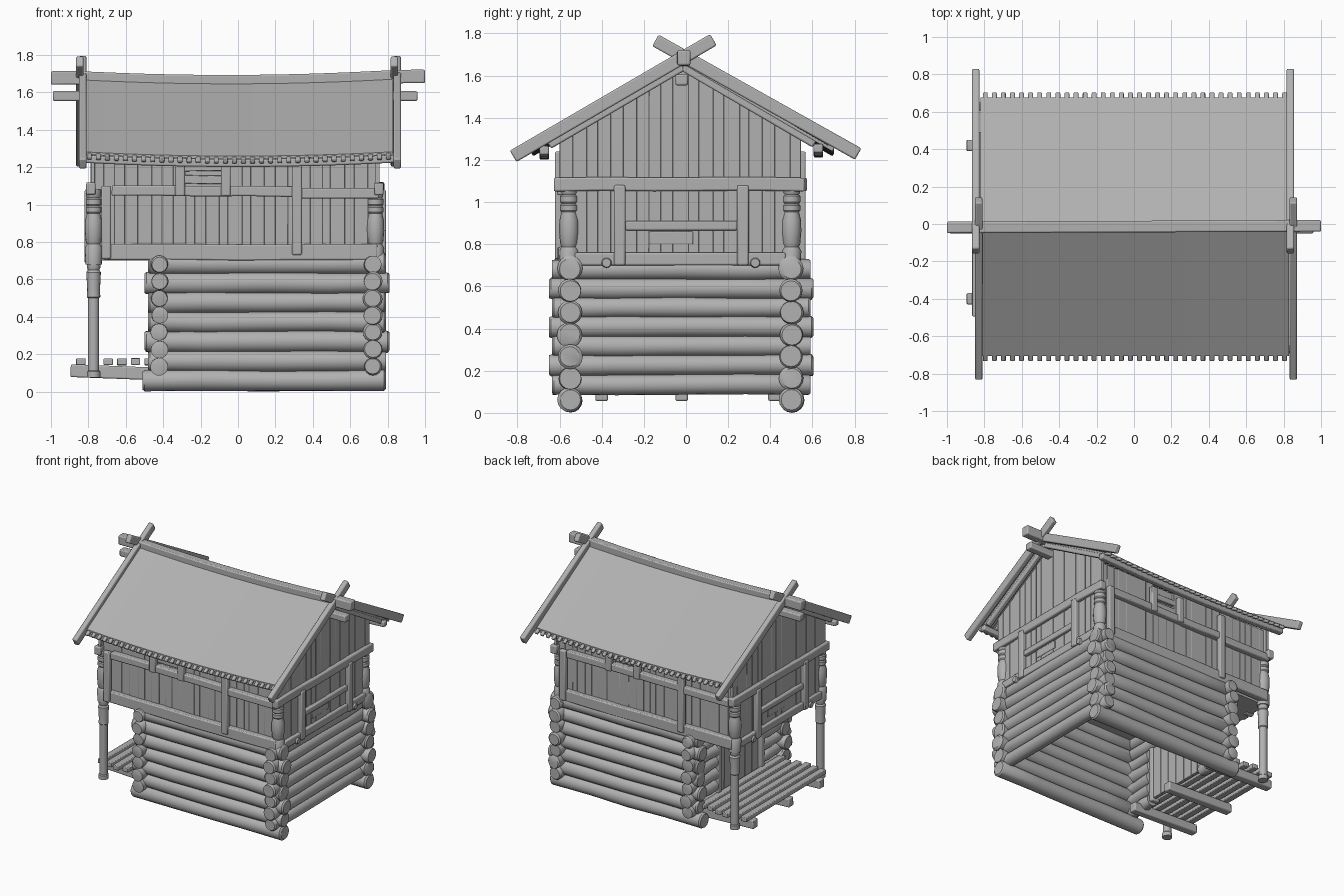
import bpy, bmesh, math, random
from mathutils import Vector

random.seed(4)
cube = bpy.data.objects.get("Cube")
if cube:
    bpy.data.objects.remove(cube, do_unlink=True)

wood = bpy.data.materials.new("plain_grey")
wood.use_nodes = True
GREY = (0.44, 0.44, 0.44, 1)
wood.diffuse_color = GREY
wood.node_tree.nodes["Principled BSDF"].inputs["Base Color"].default_value = GREY

CX, CY = -0.015, -0.027      # centre of the building
PITCH = 0.585                # roof slope
made = []


def jit(a):
    return random.uniform(-a, a)


def sag(x):
    return -0.024 * max(0, 1 - (x / 0.85) ** 2)


def roof_z(y, drop=0):
    return 1.687 - drop - PITCH * abs(y + 0.015)


def splits(a, b, n):
    """Uneven board edges from a to b."""
    step = (b - a) / n
    return [a] + [a + step * i + jit(step * .2) for i in range(1, n)] + [b]


def loft(name, rings, bevel=0):
    """Skin a list of equal rings and cap both ends."""
    bm = bmesh.new()
    vs = [[bm.verts.new(p) for p in ring] for ring in rings]
    n = len(vs[0])
    for a, b in zip(vs, vs[1:]):
        for i in range(n):
            j = (i + 1) % n
            bm.faces.new((a[i], a[j], b[j], b[i]))
    bm.faces.new(vs[0])
    bm.faces.new(vs[-1])
    bmesh.ops.recalc_face_normals(bm, faces=bm.faces)
    me = bpy.data.meshes.new(name)
    bm.to_mesh(me)
    bm.free()
    me.materials.append(wood)
    ob = bpy.data.objects.new(name, me)
    bpy.context.collection.objects.link(ob)
    if bevel:
        mod = ob.modifiers.new("soft_edges", 'BEVEL')
        mod.width = bevel
        mod.segments = 2
        mod.limit_method = 'ANGLE'
    made.append(ob)
    return ob


def frame(p, q):
    d = (q - p).normalized()
    up = Vector((0, 1, 0)) if abs(d.z) > 0.95 else Vector((0, 0, 1))
    side = d.cross(up).normalized()
    return side, side.cross(d)


def beam(name, p, q, w, h, bevel=0.008, steps=1, bend=False, rough=0.0):
    """Squared timber from p to q; w is sideways, h is upwards."""
    p, q = Vector(p), Vector(q)
    side, up = frame(p, q)
    rings = []
    for k in range(steps + 1):
        c = p.lerp(q, k / steps)
        c = c + up * jit(rough) + side * jit(rough)
        if bend:
            c.z += sag(c.x)
        rings.append([c + side * (a * w / 2) + up * (b * h / 2)
                      for a, b in ((-1, -1), (1, -1), (1, 1), (-1, 1))])
    return loft(name, rings, bevel)


def round_bar(name, p, q, profile, segs=16, rough=0.0):
    """Turned or round timber; profile holds (fraction, radius) pairs."""
    p, q = Vector(p), Vector(q)
    side, up = frame(p, q)
    rings = []
    for t, r in profile:
        c = p.lerp(q, t) + up * jit(rough) + side * jit(rough)
        r += jit(rough)
        rings.append([c + side * (r * math.cos(2 * math.pi * i / segs))
                      + up * (r * math.sin(2 * math.pi * i / segs)) for i in range(segs)])
    return loft(name, rings)


def log(name, p, q, r):
    prof = [(0, r * .86), (.008, r), (.25, r), (.5, r), (.75, r), (.992, r), (1, r * .86)]
    return round_bar(name, p, q, prof, rough=0.003)


# Log room: interlocked courses, with a doorway in the porch-side wall
for i in range(7):
    zx, zy = 0.06 + 0.104 * i, 0.135 + 0.091 * i
    out = 0.02 * (i % 3 == 2)
    for y in (-0.55, 0.5):
        x0 = -0.51 if i == 0 else -0.48 - out
        log("long_wall_log", (x0, y, zx), (0.79 + out, y, zx), 0.057)
    out = 0.015 * (i % 2)
    y0, y1 = -0.635 - out, 0.59 + out
    log("end_wall_log", (0.72, y0, zy), (0.72, y1, zy), 0.05)
    if i < 5:
        log("door_wall_log", (-0.42, y0, zy), (-0.42, -0.3, zy), 0.046)
        log("door_wall_log", (-0.42, 0.25, zy), (-0.42, y1, zy), 0.046)
    else:
        log("door_wall_log", (-0.42, y0, zy), (-0.42, y1, zy), 0.046)
for y in (-0.29, 0.24):
    beam("door_jamb", (-0.43, y, 0.12), (-0.43, y, 0.58), 0.07, 0.04)
for i in range(6):
    y = -0.235 + 0.084 * i
    beam("door_board", (-0.42, y, 0.14), (-0.42, y, 0.57), 0.025, 0.083, 0.003)

# Porch deck
for y in (-0.4, -0.02, 0.42):
    beam("porch_joist", (-0.895, y, 0.112), (-0.32, y, 0.09), 0.06, 0.068)
for i in range(6):
    x = -0.84 + 0.073 * i
    beam("deck_board", (x, -0.5 + jit(.02), 0.16), (x, 0.49 + jit(.02), 0.16 + jit(.004)), 0.05, 0.035, 0.005)

# Upper floor
beam("upper_floor", (-0.77, CY, 0.715), (0.74, CY, 0.715), 1.04, 0.03, 0)

# Turned posts
UPPER = [(0, .044), (.22, .047), (.27, .036), (.31, .042), (.45, .047), (.58, .046), (.68, .036),
         (.7, .042), (.76, .042), (.78, .036), (.8, .042), (.87, .042), (.89, .036), (.91, .041), (1, .041)]
LOWER = [(0, .036), (.05, .036), (.06, .03), (.68, .03), (.69, .036), (.75, .034), (.9, .039),
         (.92, .031), (.94, .036), (1, .036)]
for y in (-0.555, 0.5):
    for x in (-0.772, 0.735):
        round_bar("upper_post", (x, y, 0.68), (x, y, 1.08), UPPER)
    round_bar("porch_post", (-0.772, y, 0.075), (-0.772, y, 0.7), LOWER)

# Upper storey: each long wall and gable is repeated turned half round
for s in (1, -1):
    def at(x, y, z):
        return Vector((CX + s * x, CY + s * y, z))

    # long wall boarding
    edges = splits(-0.765, 0.765, 25)
    for a, b in zip(edges, edges[1:]):
        xm = (a + b) / 2
        top = 1.1 if -0.28 < xm < -0.06 else 1.29
        yy = -0.53 + jit(.003)
        beam("wall_board", at(xm, yy, 0.72), at(xm, yy, top), b - a, 0.025, 0.002)
    beam("window_panel", at(-0.3, -0.515, 1.19), at(-0.04, -0.515, 1.19), 0.02, 0.2, 0)
    for z in (1.135, 1.2):
        beam("window_slat", at(-0.28, -0.535, z), at(-0.07, -0.535, z + jit(.005)), 0.025, 0.045, 0.004)
    # long wall framing
    beam("top_rail", at(-0.66, -0.56, 1.075), at(0.32, -0.56, 1.07), 0.05, 0.055, steps=4, rough=.003)
    beam("top_rail", at(0.34, -0.56, 1.06), at(0.77, -0.56, 1.06), 0.05, 0.055)
    beam("bottom_rail", at(-0.71, -0.555, 0.745), at(0.76, -0.555, 0.745), 0.05, 0.085, steps=6, rough=.003)
    for x, z0, z1 in ((-0.69, 0.71, 1.1), (-0.295, 1.045, 1.24), (-0.05, 1.045, 1.24), (0.33, 0.73, 1.24)):
        beam("wall_strap", at(x, -0.575, z0), at(x, -0.575, z1), 0.052, 0.04)

    # gable boarding cut to the roof slope
    edges = splits(-0.572, 0.572, 19)
    for a, b in zip(edges, edges[1:]):
        x0 = 0.748 + jit(.003)
        # the outermost boards stay above the corner posts
        foot = 1.06 if abs(a + b) > 1.05 else 0.72
        rings = []
        for xx in (x0, x0 + 0.022):
            pa, pb = at(xx, a, foot), at(xx, b, foot)
            ta, tb = pa.copy(), pb.copy()
            ta.z, tb.z = roof_z(pa.y, .03), roof_z(pb.y, .03)
            rings.append([pa, pb, tb, ta])
        loft("gable_board", rings, 0.002)
    # gable framing
    beam("gable_tie", at(0.77, -0.6, 1.085), at(0.77, 0.59, 1.085), 0.05, 0.065, steps=5, rough=.003)
    beam("gable_sill", at(0.768, -0.5, 0.73), at(0.768, 0.5, 0.73), 0.05, 0.06)
    for y in (-0.288, 0.297):
        beam("gable_strap", at(0.785, y, 0.7), at(0.785, y, 1.08), 0.04, 0.054)
    beam("gable_rail", at(0.775, -0.26, 0.888), at(0.775, 0.27, 0.888), 0.04, 0.045)
    beam("gable_shutter", at(0.765, -0.145, 0.83), at(0.765, 0.06, 0.83), 0.02, 0.06, 0.004)
    for y in (-0.35, 0.355):
        round_bar("peg", at(0.74, y, 0.712), at(0.805, y, 0.712), [(0, .024), (.9, .024), (1, .02)])

# Roof sheets with ribs showing at the eaves, both sagging in the middle
N = 20
for side in (-1, 1):
    y0, y1 = -0.015, -0.015 + side * 0.69
    rings = []
    for k in range(N + 1):
        x = -0.82 + 1.65 * k / N
        rings.append([(x, y, roof_z(y, d) + sag(x)) for y, d in ((y0, 0), (y1, 0), (y1, .014), (y0, .014))])
    loft("roof_sheet", rings)
    for k in range(34):
        x = -0.795 + 1.6 * k / 33
        ye = -0.015 + side * 0.715
        beam("roof_rib", (x, y0, roof_z(y0, .018) + sag(x)), (x, ye, roof_z(ye, .018) + sag(x)), 0.026, 0.022, 0.006)

# Purlins and ridge
beam("ridge_beam", (-1.0, -0.018, 1.677), (1.0, -0.01, 1.685), 0.062, 0.072, steps=16, bend=True)
beam("ridge_purlin", (-0.99, -0.02, 1.58), (0.96, -0.02, 1.58), 0.06, 0.052)
beam("eave_purlin", (-0.835, -0.672, 1.246), (0.835, -0.672, 1.246), 0.045, 0.042, steps=12, bend=True)
beam("eave_purlin", (-0.835, 0.628, 1.256), (0.835, 0.628, 1.256), 0.045, 0.042, steps=12, bend=True)

# Crossed bargeboards and the rafters behind them
for x in (-0.838, 0.844):
    beam("bargeboard", (x + .008, -0.82, 1.217), (x + .008, 0.13, 1.77), 0.04, 0.062)
    beam("bargeboard", (x - .008, 0.817, 1.228), (x - .008, -0.145, 1.767), 0.04, 0.062)
    xr = x - math.copysign(.045, x)
    for ye in (-0.65, 0.61):
        beam("gable_rafter", (xr, ye, roof_z(ye, .045)), (xr, -0.015, roof_z(-0.015, .045)), 0.035, 0.04)

# Smooth round timbers while keeping crisp edges
bpy.ops.object.select_all(action='DESELECT')
for ob in made:
    ob.select_set(True)
bpy.context.view_layer.objects.active = made[0]
bpy.ops.object.shade_smooth_by_angle(angle=math.radians(35))
